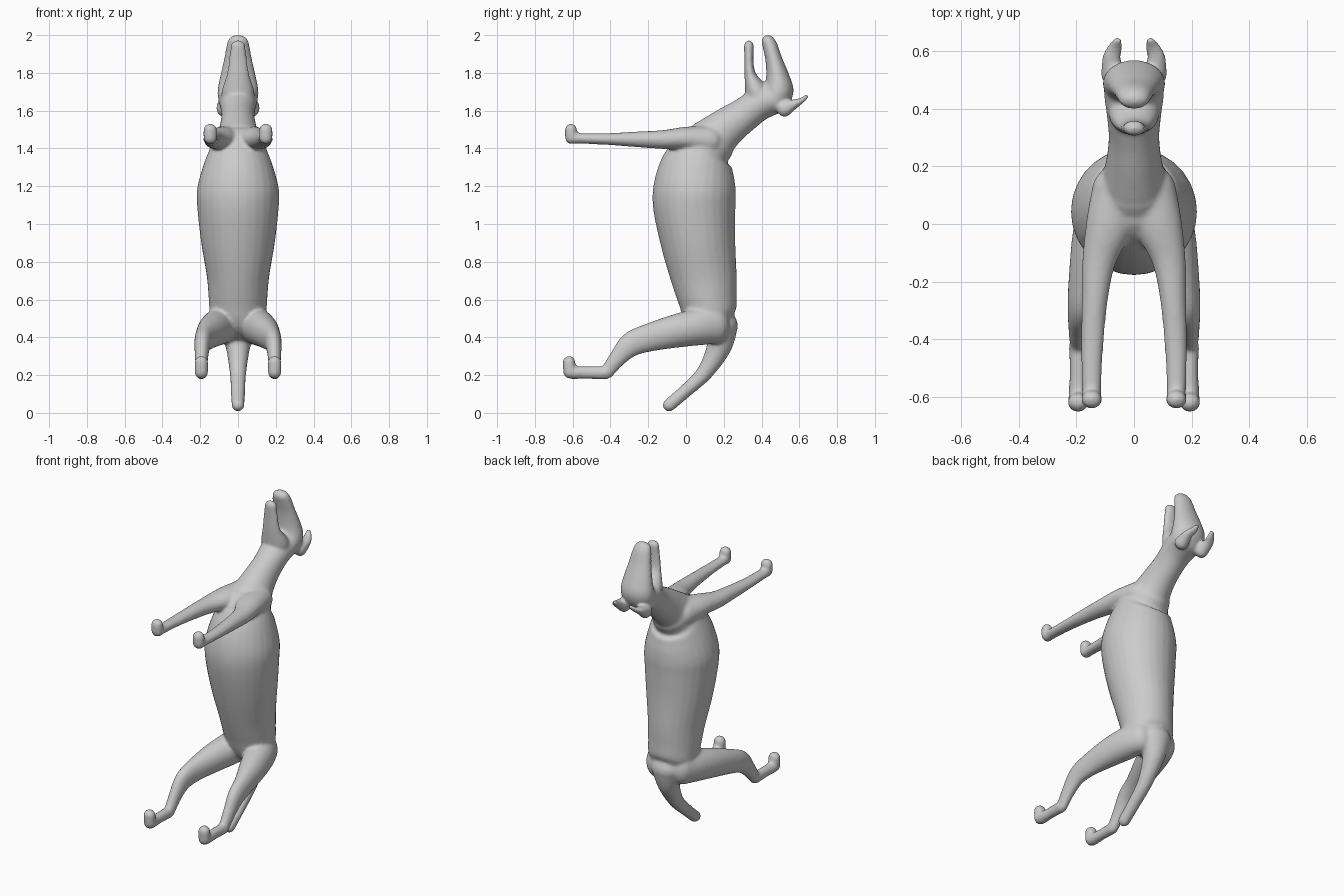
import bpy, bmesh, math
from mathutils import Vector

coat = bpy.data.materials.new("grey coat")
coat.diffuse_color = (0.6, 0.6, 0.6, 1)


def spline(a, b, c, d, t):
    return 0.5 * (2*b + (c - a)*t + (2*a - 5*b + 4*c - d)*t*t + (3*b - a - 3*c + d)*t**3)


def loft(bm, sections, side=1, steps=5, sides=28):
    """Closed tube; section = (x, y, z, half width along x, half thickness)."""
    s = [(side * p[0],) + tuple(p[1:]) for p in sections]
    s = [s[0]] + s + [s[-1]]
    path = []
    for i in range(1, len(s) - 2):
        for k in range(steps):
            path.append([spline(*v, k / steps) for v in zip(*s[i-1:i+3])])
    path.append(list(s[-1]))
    pts = [Vector(p[:3]) for p in path]
    rings = []

    def ring(c, tan, w, h):
        across = (Vector((1, 0, 0)) - tan * tan.x).normalized()
        up = tan.cross(across)
        rings.append([bm.verts.new(c + across * w * math.cos(a) + up * h * math.sin(a))
                      for a in (2 * math.pi * j / sides for j in range(sides))])

    n = len(pts)
    tans = [(pts[min(i+1, n-1)] - pts[max(i-1, 0)]).normalized() for i in range(n)]
    angles = [math.radians(a) for a in (20, 40, 60, 78)]
    # rounded start, body of the tube, rounded end
    for a in reversed(angles):
        w, h = path[0][3:]
        ring(pts[0] - tans[0] * min(w, h) * math.sin(a), tans[0], w * math.cos(a), h * math.cos(a))
    for p, c, t in zip(path, pts, tans):
        ring(c, t, p[3], p[4])
    for a in angles:
        w, h = path[-1][3:]
        ring(pts[-1] + tans[-1] * min(w, h) * math.sin(a), tans[-1], w * math.cos(a), h * math.cos(a))
    for r, q in zip(rings, rings[1:]):
        for j in range(sides):
            k = (j + 1) % sides
            bm.faces.new((r[j], r[k], q[k], q[j]))
    bm.faces.new(list(reversed(rings[0])))
    bm.faces.new(rings[-1])


# Parts on the centre line
torso = [(0, .175, .42, .10, .075), (0, .135, .50, .145, .135), (0, .115, .60, .155, .155),
         (0, .095, .72, .165, .175), (0, .065, .90, .195, .197), (0, .045, 1.08, .215, .217),
         (0, .045, 1.18, .217, .219), (0, .06, 1.29, .19, .20), (0, .09, 1.38, .155, .165),
         (0, .12, 1.42, .13, .135)]
neck = [(0, .07, 1.37, .13, .12), (0, .13, 1.435, .12, .125), (0, .21, 1.507, .098, .106),
        (0, .30, 1.572, .088, .092), (0, .38, 1.628, .095, .086), (0, .45, 1.66, .105, .085)]
upper_jaw = [(0, .47, 1.655, .105, .075), (0, .49, 1.71, .108, .08), (0, .485, 1.78, .095, .062),
             (0, .465, 1.87, .075, .045), (0, .446, 1.94, .062, .04), (0, .435, 1.965, .055, .036)]
lower_jaw = [(0, .40, 1.65, .09, .075), (0, .37, 1.71, .085, .06), (0, .34, 1.79, .06, .031),
             (0, .333, 1.87, .048, .024), (0, .333, 1.945, .038, .027)]
tail = [(0, .19, .46, .10, .085), (0, .175, .35, .065, .066), (0, .10, .215, .044, .044),
        (0, 0, .118, .038, .036), (0, -.09, .041, .034, .035)]
# Paired parts
ear = [(.075, .52, 1.61, .04, .045), (.077, .58, 1.638, .032, .024),
       (.064, .615, 1.655, .026, .015), (.056, .638, 1.676, .017, .011)]
foreleg = [(.06, .12, 1.44, .085, .08), (.085, .0, 1.452, .082, .063), (.12, -.12, 1.447, .06, .05),
           (.135, -.25, 1.448, .046, .042), (.145, -.42, 1.45, .039, .031),
           (.147, -.56, 1.453, .034, .028), (.147, -.60, 1.454, .034, .031)]
forepaw = [(.147, -.607, 1.455, .036, .033), (.147, -.609, 1.50, .036, .032)]
thigh = [(.08, .15, .47, .08, .105), (.105, .06, .455, .088, .098), (.14, -.06, .432, .077, .088),
         (.175, -.20, .397, .053, .074), (.188, -.29, .363, .043, .066),
         (.193, -.36, .292, .035, .047), (.193, -.42, .214, .03, .036)]
foot = [(.194, -.425, .212, .032, .035), (.194, -.52, .213, .03, .033), (.194, -.60, .213, .034, .034)]
hindpaw = [(.194, -.616, .215, .036, .034), (.194, -.619, .268, .036, .034)]

bm = bmesh.new()
for part in (torso, neck, upper_jaw, lower_jaw, tail):
    loft(bm, part)
for side in (1, -1):
    for part in (ear, foreleg, forepaw, thigh, foot, hindpaw):
        loft(bm, part, side)
bmesh.ops.recalc_face_normals(bm, faces=bm.faces)
mesh = bpy.data.meshes.new("dog_body")
bm.to_mesh(mesh)
bm.free()
mesh.materials.append(coat)
dog = bpy.data.objects.new("dog_body", mesh)
bpy.context.collection.objects.link(dog)

# Fuse the parts into one smooth skin
fuse = dog.modifiers.new("fuse", 'REMESH')
fuse.mode = 'VOXEL'
fuse.voxel_size = 0.009
fuse.use_smooth_shade = True
blend = dog.modifiers.new("blend", 'SMOOTH')
blend.factor = 0.5
blend.iterations = 8
for p in mesh.polygons:
    p.use_smooth = True
